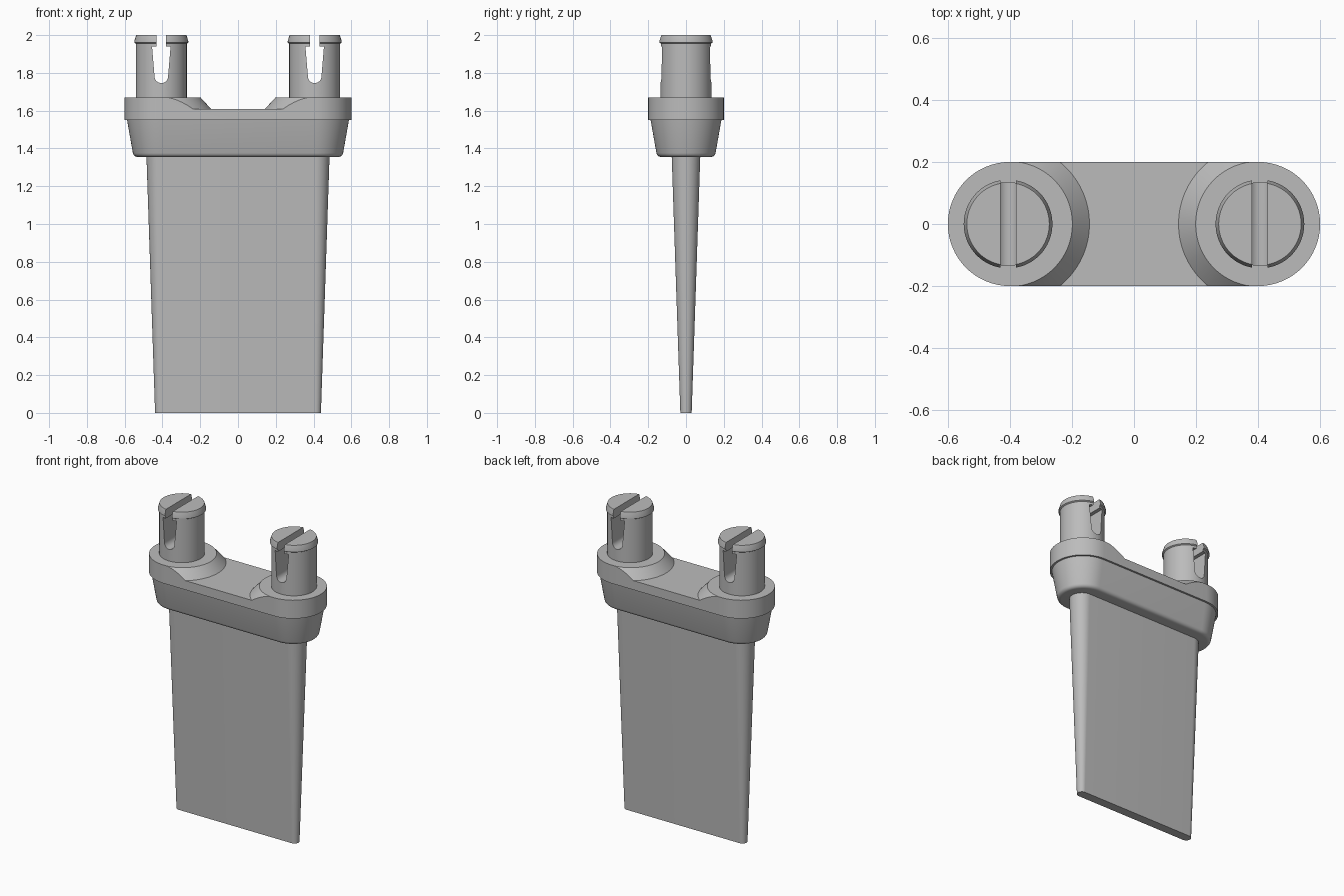
import bpy
import bmesh
from math import cos, sin, pi, radians

cube = bpy.data.objects.get("Cube")
if cube:
    bpy.data.objects.remove(cube, do_unlink=True)

grey = bpy.data.materials.new("grey plastic")
grey.use_nodes = True
colour = (0.5, 0.5, 0.5, 1)
grey.diffuse_color = colour
grey.node_tree.nodes["Principled BSDF"].inputs["Base Color"].default_value = colour


def loft(name, rings):
    """Skin closed rings of points and cap both ends."""
    bm = bmesh.new()
    loops = [[bm.verts.new(p) for p in ring] for ring in rings]
    n = len(loops[0])
    for low, high in zip(loops, loops[1:]):
        for i in range(n):
            j = (i + 1) % n
            bm.faces.new((low[i], low[j], high[j], high[i]))
    bm.faces.new(loops[0][::-1])
    bm.faces.new(loops[-1])
    bmesh.ops.recalc_face_normals(bm, faces=bm.faces)
    mesh = bpy.data.meshes.new(name)
    bm.to_mesh(mesh)
    bm.free()
    mesh.materials.append(grey)
    obj = bpy.data.objects.new(name, mesh)
    bpy.context.collection.objects.link(obj)
    return obj


def stadium(half_span, r, z, steps=32):
    """Outline with two round ends centred at x = +-half_span."""
    pts = []
    for side, start in ((1, -pi / 2), (-1, pi / 2)):
        for i in range(steps + 1):
            a = start + pi * i / steps
            pts.append((side * half_span + r * cos(a), r * sin(a), z))
    return pts


def lathe(name, x, profile, steps=64):
    """Turn (radius, z) pairs around a vertical axis at x."""
    return loft(name, [[(x + r * cos(2 * pi * i / steps), r * sin(2 * pi * i / steps), z)
                        for i in range(steps)] for r, z in profile])


def prism(name, outline, depth):
    """Extrude an (x, z) outline through y."""
    return loft(name, [[(x, y, z) for x, z in outline] for y in (-depth, depth)])


def activate(obj):
    bpy.ops.object.select_all(action='DESELECT')
    obj.select_set(True)
    bpy.context.view_layer.objects.active = obj


def cut(target, cutter):
    mod = target.modifiers.new("cut", 'BOOLEAN')
    mod.operation = 'DIFFERENCE'
    mod.solver = 'EXACT'
    mod.object = cutter
    activate(target)
    bpy.ops.object.modifier_apply(modifier=mod.name)
    bpy.data.objects.remove(cutter, do_unlink=True)


def smooth(obj):
    activate(obj)
    bpy.ops.object.shade_smooth_by_angle(angle=radians(28))


# Tapered blade
smooth(loft("blade", [stadium(0.409, 0.03, 0), stadium(0.409, 0.076, 1.37)]))

# Plug body with a rounded lower edge
fillet = 0.025
body = [stadium(0.4, 0.132 + fillet * sin(a), 1.355 + fillet * (1 - cos(a)))
        for a in (radians(d) for d in (0, 20, 40, 60, 80))]
body.append(stadium(0.4, 0.189, 1.56))
smooth(loft("plug_body", body))

# Flange, with a saddle that leaves a conical boss round each post
flange = loft("flange", [stadium(0.4, 0.2, 1.55), stadium(0.4, 0.2, 1.67)])
saddle = prism("saddle_cutter", [(-0.4, 1.61), (0.4, 1.61), (0.4, 1.72), (-0.4, 1.72)], 0.3)
for side in (-1, 1):
    cut(saddle, lathe("boss_cutter", side * 0.4, [(0.275, 1.59), (0.128, 1.75)]))
cut(flange, saddle)
smooth(flange)

# Split snap posts
for label, side in (("left", 1), ("right", -1)):
    x = side * 0.406
    post = lathe(label + "_snap_post", x, [
        (0.135, 1.66), (0.135, 1.955), (0.143, 1.96), (0.143, 1.968), (0.133, 2.0)])
    keyhole = [(0.025, 2.1), (0.025, 1.94), (0.049, 1.94)]
    keyhole += [(0.036 * cos(a), 1.782 - 0.036 * sin(a))
                for a in (pi * i / 12 for i in range(13))]
    keyhole += [(-0.049, 1.94), (-0.025, 1.94), (-0.025, 2.1)]
    cut(post, prism("slot_cutter", [(x + u, z) for u, z in keyhole], 0.3))
    smooth(post)
